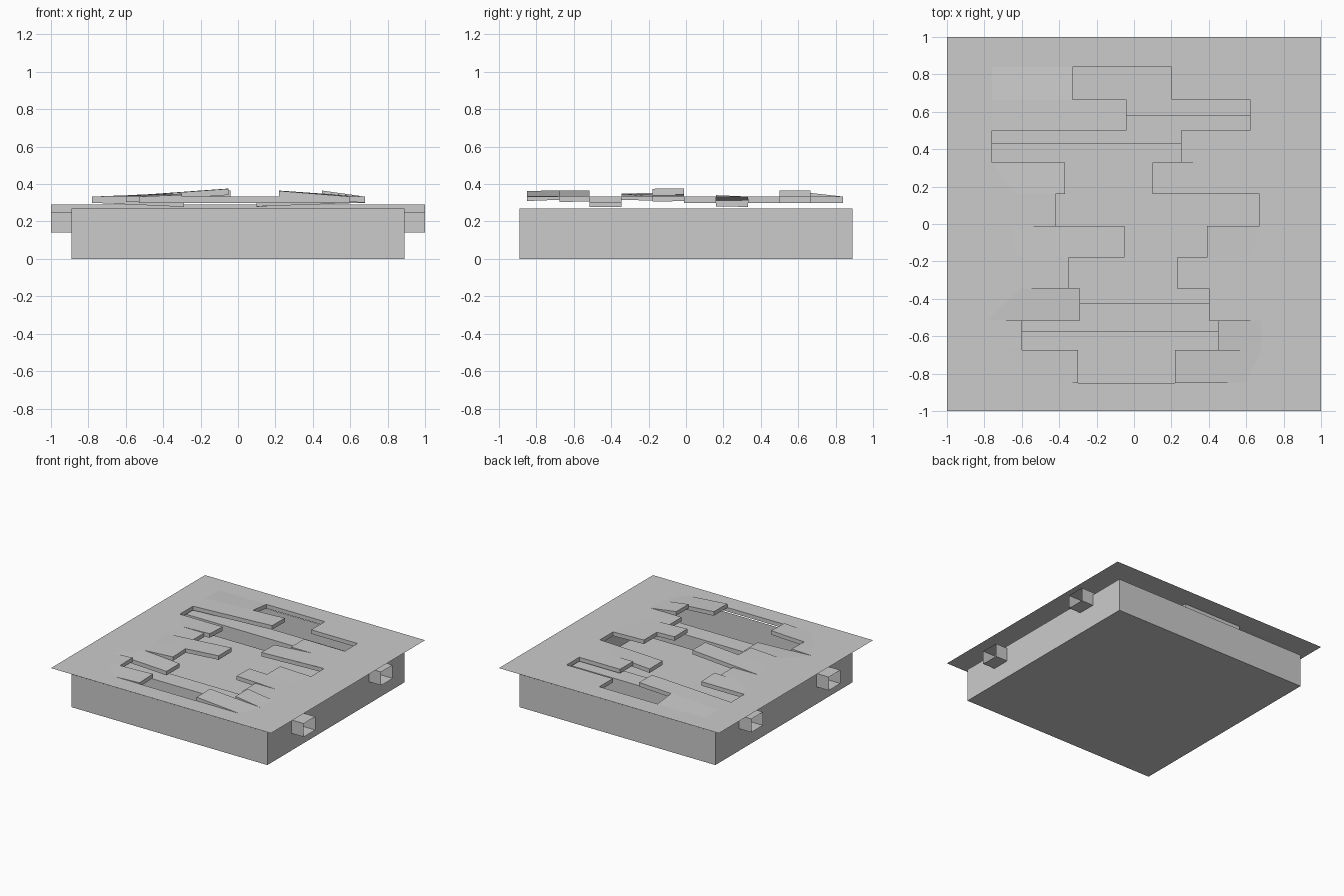
import bpy, bmesh
from mathutils import Vector

cube = bpy.data.objects.get("Cube")
if cube:
    bpy.data.objects.remove(cube, do_unlink=True)

grey = bpy.data.materials.new("plain grey")
grey.use_nodes = True
COLOR = (0.6, 0.6, 0.6, 1)
grey.diffuse_color = COLOR
grey.node_tree.nodes["Principled BSDF"].inputs["Base Color"].default_value = COLOR


def finish(bm, name):
    mesh = bpy.data.meshes.new(name)
    bm.to_mesh(mesh)
    bm.free()
    mesh.materials.append(grey)
    obj = bpy.data.objects.new(name, mesh)
    bpy.context.scene.collection.objects.link(obj)


def open_box(name, low, high, axis, signs):
    """Thin-walled box without the end faces that point along the axis."""
    bm = bmesh.new()
    bmesh.ops.create_cube(bm, size=1)
    low, high = Vector(low), Vector(high)
    ends = [f for f in bm.faces if any(f.normal[axis] * s > 0.5 for s in signs)]
    bmesh.ops.delete(bm, geom=ends, context='FACES')
    for v in bm.verts:
        v.co = Vector(low[i] + (v.co[i] + 0.5) * (high[i] - low[i]) for i in range(3))
    finish(bm, name)


# Tray and the two square channels running through it
open_box("tray", (-0.89, -0.89, 0), (0.89, 0.89, 0.27), 2, [1])
open_box("front_channel", (-1, -0.575, 0.14), (1, -0.425, 0.25), 0, [-1, 1])
open_box("back_channel", (-1, 0.43, 0.18), (1, 0.58, 0.29), 0, [-1, 1])

# Cover plate: rows of bent flaps reach in from both sides of a jagged opening
TOP, THICK = 0.333, 0.033
ROW_Y = [0.84, 0.665, 0.5, 0.33, 0.16, -0.01, -0.18, -0.345, -0.515, -0.675, -0.85]

# Per side: hinge distance at each row line, then (tip, back slope, front slope)
LEFT_HINGE = [.76, .76, .76, .76, .63, .65, .63, .61, .78, .7, .53]
LEFT = [(.33, 0, .045), (.04, .045, .045), (.76, 0, 0), (.37, 0, .03), (.42, 0, 0),
        (.05, .072, .072), (.35, .072, .06), (.29, -.07, -.045), (.6, .04, .04), (.3, .04, .04)]
RIGHT_HINGE = [.5, .65, .64, .44, .66, .67, .64, .6, .68, .68, .6]
RIGHT = [(.2, 0, 0), (.62, 0, 0), (.25, 0, 0), (.1, -.065, -.035), (.67, 0, 0),
         (.39, .03, .03), (.23, .03, .04), (.4, 0, 0), (.45, .14, .14), (.22, .07, .08)]

plate = bmesh.new()


def face(points, direction):
    f = plate.faces.new([plate.verts.new(p) for p in points])
    f.normal_update()
    if f.normal.dot(Vector(direction)) < 0:
        f.normal_flip()


def wall(a, b, direction):
    if (a - b).length > 0.001:
        drop = Vector((0, 0, THICK))
        face([a, b, b - drop, a - drop], direction)


def flaps(side, hinges, rows):
    def point(u, line, slope):
        rise = slope * max(0, hinges[line] - u)
        return Vector((side * u, ROW_Y[line], TOP + rise))

    for i, (tip, back, front) in enumerate(rows):
        slopes = (back, front)
        bend = [max(hinges[i + k], tip + 0.01) for k in (0, 1)]
        outer = [point(1, i + k, 0) for k in (0, 1)]
        hinge = [point(bend[k], i + k, slopes[k]) for k in (0, 1)]
        end = [point(tip, i + k, slopes[k]) for k in (0, 1)]
        face([outer[0], hinge[0], hinge[1], outer[1]], (0, 0, 1))
        face([hinge[0], end[0], end[1], hinge[1]], (0, 0, 1))
        wall(end[0], end[1], (-side, 0, 0))
        # Side walls follow the slit between neighbouring rows
        for k, step in ((0, -1), (1, 1)):
            j = i + step
            near = rows[j] if 0 <= j < len(rows) else (-1, 0, 0)
            joined = near[2 - k] == slopes[k]
            cut = max(tip, near[0]) if joined else max(hinges[i + k], near[0])
            if cut > tip:
                wall(point(cut, i + k, slopes[k]), end[k], (0, -step, 0))


flaps(-1, LEFT_HINGE, LEFT)
flaps(1, RIGHT_HINGE, RIGHT)

# Solid borders at the back and front, with the opening's end walls
for y, edge, row, hinge in ((ROW_Y[0], 1, 0, 0), (ROW_Y[-1], -1, -1, 0)):
    face([Vector((x, v, TOP)) for x, v in ((-1, y), (1, y), (1, edge), (-1, edge))], (0, 0, 1))
    reach = (LEFT[row][0], RIGHT[row][0]) if edge > 0 else (LEFT_HINGE[-1], RIGHT_HINGE[-1])
    wall(Vector((-reach[0], y, TOP)), Vector((reach[1], y, TOP)), (0, -edge, 0))

bmesh.ops.remove_doubles(plate, verts=plate.verts[:], dist=0.0005)
finish(plate, "cover_plate")
